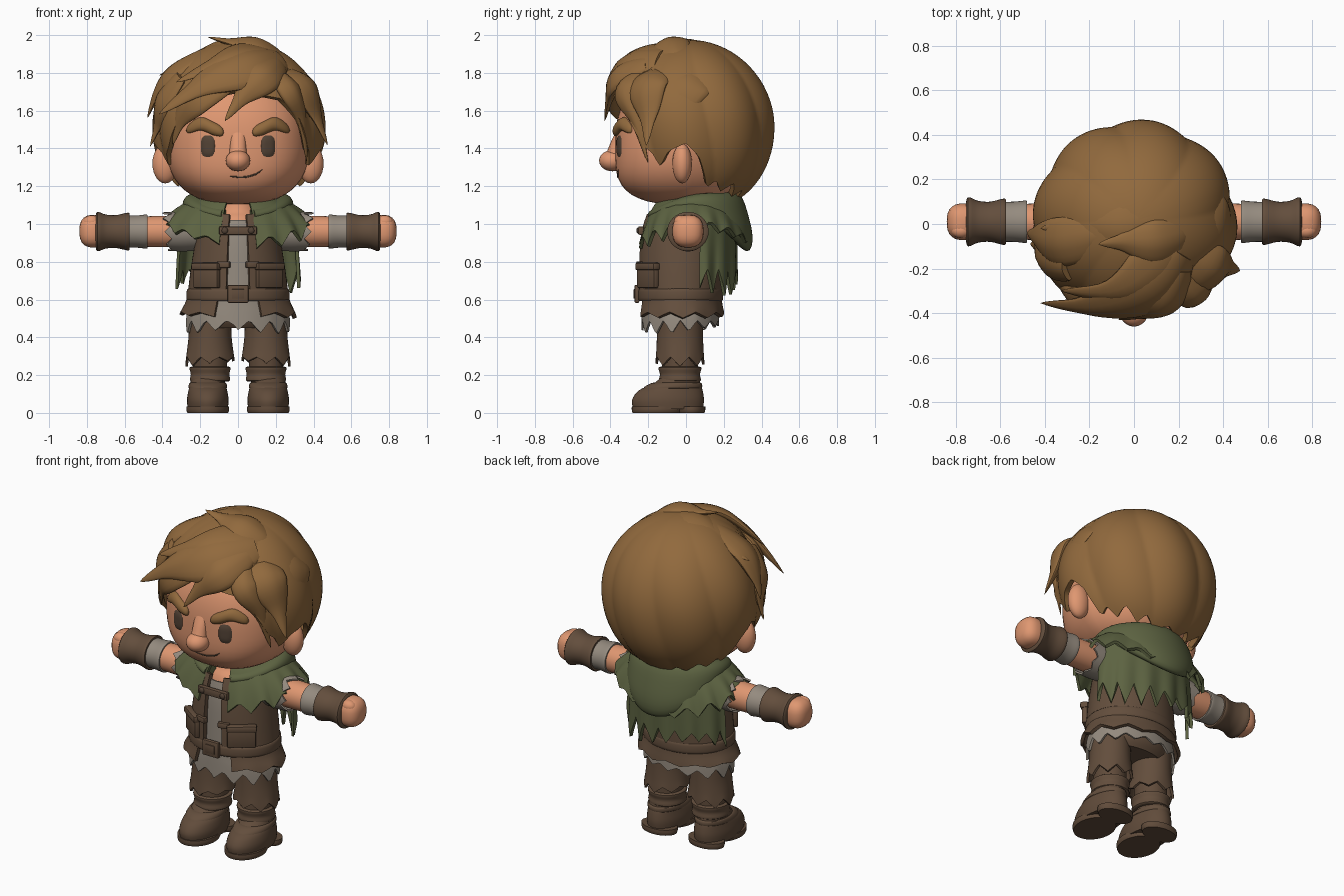
import bpy, bmesh, math
from mathutils import Vector, Matrix
from math import sin, cos, pi, radians

if "Cube" in bpy.data.objects:
    bpy.data.objects.remove(bpy.data.objects["Cube"])

def material(name, rgb):
    m = bpy.data.materials.new(name)
    m.diffuse_color = (*rgb, 1)
    m.use_nodes = True
    m.node_tree.nodes["Principled BSDF"].inputs["Base Color"].default_value = m.diffuse_color
    return m

SKIN = material("skin", (0.74, 0.31, 0.165))
HAIR = material("hair brown", (0.285, 0.143, 0.047))
GREEN = material("cloak green", (0.108, 0.124, 0.053))
LEATHER = material("leather brown", (0.125, 0.076, 0.046))
BOOT = material("boot brown", (0.118, 0.071, 0.043))
LINEN = material("linen grey", (0.30, 0.258, 0.212))
DARK = material("dark brown", (0.085, 0.055, 0.036))

def finish(name, bm, mat, mirror=False, solid=0):
    bmesh.ops.remove_doubles(bm, verts=bm.verts, dist=1e-5)
    bmesh.ops.recalc_face_normals(bm, faces=bm.faces)
    me = bpy.data.meshes.new(name)
    bm.to_mesh(me)
    bm.free()
    me.materials.append(mat)
    ob = bpy.data.objects.new(name, me)
    bpy.context.collection.objects.link(ob)
    bpy.context.view_layer.objects.active = ob
    ob.select_set(True)
    if solid:
        mod = ob.modifiers.new("thickness", 'SOLIDIFY')
        mod.thickness, mod.offset = solid, 0
        bpy.ops.object.modifier_apply(modifier=mod.name)
    if mirror:
        mod = ob.modifiers.new("both_sides", 'MIRROR')
        mod.use_mirror_merge = False
        bpy.ops.object.modifier_apply(modifier=mod.name)
    bpy.ops.object.shade_smooth_by_angle(angle=radians(42))
    ob.select_set(False)
    return ob

def sheet(name, f, nu, nv, mat, wrap=False, cap=False, **kw):
    """Grid surface f(u, v); wrap closes it in u, cap closes the v ends."""
    bm = bmesh.new()
    cols = nu if wrap else nu + 1
    g = [[bm.verts.new(f(i / nu, j / nv)) for i in range(cols)] for j in range(nv + 1)]
    for j in range(nv):
        for i in range(nu):
            k = (i + 1) % cols
            bm.faces.new((g[j][i], g[j][k], g[j + 1][k], g[j + 1][i]))
    if cap:
        bm.faces.new(g[0])
        bm.faces.new(g[-1])
    return finish(name, bm, mat, **kw)

def curve(pts, t):
    """Smooth interpolation through a list of points."""
    n = len(pts) - 1
    i = min(int(t * n), n - 1)
    s = t * n - i
    p = [pts[max(0, min(n, i + d))] for d in (-1, 0, 1, 2)]
    return [b + 0.5 * s * (c - a + s * (2*a - 5*b + 4*c - d + s * (3*(b - c) + d - a)))
            for a, b, c, d in zip(*p)]

def jag(s):
    return abs((s % 1) * 2 - 1) * (0.7 + 0.3 * sin(7 * int(s + 0.5)))

def lathe(name, prof, mat, c=(0, 0, 0), axis='z', n=48, hem=(0, 0), gap=0, **kw):
    """Elliptical tube; prof rows are (position, radius, radius[, y shift])."""
    prof = [(*p, 0) if len(p) == 3 else p for p in prof]
    def f(u, v):
        a = gap + u * (2 * pi - 2 * gap)
        t, r1, r2, dy = curve(prof, v)
        t += hem[1] * jag(u * hem[0]) * v ** 4
        if axis == 'z':
            return (c[0] + r1 * sin(a), c[1] + dy - r2 * cos(a), c[2] + t)
        return (c[0] + t, c[1] + r1 * cos(a), c[2] + r2 * sin(a))
    return sheet(name, f, n, 4 * (len(prof) - 1), mat, wrap=not gap, **kw)

def blob(name, c, r, mat, p=2, n=28, shape=None, **kw):
    """Rounded superellipsoid."""
    def f(u, v):
        d = Vector((sin(v*pi) * cos(u*2*pi), sin(v*pi) * sin(u*2*pi), cos(v*pi)))
        d /= sum(abs(q) ** p for q in d) ** (1 / p)
        if shape:
            d = shape(d)
        return [c[i] + d[i] * r[i] for i in range(3)]
    return sheet(name, f, n, n // 2, mat, wrap=True, **kw)

def box(name, c, size, mat, rot=0, **kw):
    bm = bmesh.new()
    bmesh.ops.create_cube(bm, size=1, matrix=Matrix.Translation(c) @ Matrix.Rotation(rot, 4, 'Z')
                          @ Matrix.Diagonal((*size, 1)))
    bmesh.ops.bevel(bm, geom=bm.edges[:], offset=min(size) * 0.25, segments=2, affect='EDGES', profile=0.5)
    return finish(name, bm, mat, **kw)

# ---- head ----
def head_shape(d):
    d = d.copy()
    if d.z > 0:
        d.z *= 1.25
    elif d.y < 0:
        d.y *= 1 + 0.25 * d.z ** 2
    if d.y > 0:
        d.x *= 1 - 0.3 * d.y
        d.y *= 0.85
    return d
blob("head", (0, 0, 1.42), (0.38, 0.375, 0.32), SKIN, p=2.4, n=56, shape=head_shape)
blob("ear", (0.385, -0.02, 1.32), (0.068, 0.052, 0.105), SKIN, mirror=True)
blob("nose", (0, -0.39, 1.335), (0.065, 0.07, 0.056), SKIN)
lathe("nose_bridge", [(1.33, 0.052, 0.06, -0.385), (1.38, 0.046, 0.045, -0.375), (1.44, 0.04, 0.028, -0.367),
                      (1.5, 0.035, 0.01, -0.355)], SKIN, n=20)
lathe("neck", [(0.95, 0.17, 0.19), (1.03, 0.15, 0.16), (1.08, 0.11, 0.12), (1.2, 0.1, 0.1)], SKIN)

def face_y(x, z):
    h = abs(z - 1.42) / (0.4 if z > 1.42 else 0.32)
    k = 1 if z > 1.42 else 1 + 0.25 * h * h
    return -0.375 * k * max(0.01, 1 - (abs(x) / 0.38) ** 2.4 - h ** 2.4) ** (1 / 2.4)

def eye(u, v):
    c, s = cos(u * 2 * pi), sin(u * 2 * pi)
    k = v / (abs(c) ** 3 + abs(s) ** 3) ** (1 / 3)
    x, z = 0.16 + 0.037 * k * c, 1.412 + 0.057 * k * s
    return (x, face_y(x, z) - 0.009 * (1 - v ** 4), z)
sheet("eye", eye, 28, 6, DARK, wrap=True, mirror=True)

def face_tube(name, pts, w, d, mat, **kw):
    def f(u, v):
        x, z = curve(pts, v)
        r = max(0, 1 - abs(2 * v - 1) ** 5) ** 0.5 * (1 - 0.3 * (2 * v - 1) ** 2)
        z2 = z + w * r * sin(u * 2 * pi)
        return (x, face_y(x, z2) - d * r * cos(u * 2 * pi), z2)
    sheet(name, f, 14, 20, mat, wrap=True, **kw)
face_tube("eyebrow", [(0.075, 1.485), (0.13, 1.505), (0.2, 1.53), (0.275, 1.495)], 0.037, 0.028, HAIR, mirror=True)
face_tube("mouth", [(-0.045, 1.252), (0.03, 1.248), (0.09, 1.262), (0.13, 1.288)], 0.005, 0.004, DARK)

# ---- hair: cap with ragged edge, then swept locks ----
EDGE = [(0, 1.70), (30, 1.66), (45, 1.55), (56, 1.41), (62, 1.38), (68, 1.31), (76, 1.39), (88, 1.43), (97, 1.36),
        (106, 1.2), (114, 1.24), (122, 1.18), (132, 1.225), (142, 1.155), (152, 1.19), (163, 1.14), (180, 1.165)]
def hair_edge(deg):
    for (a, za), (b, zb) in zip(EDGE, EDGE[1:]):
        if deg <= b:
            return za + (zb - za) * (deg - a) / (b - a)
    return EDGE[-1][1]
def cap(u, v):
    a = u * 2 * pi
    deg = math.degrees(min(a, 2 * pi - a))
    phi = v * math.acos((hair_edge(deg) - 1.52) / 0.44)
    s = sin(phi)
    rho = s if phi < pi / 2 else s ** 0.8
    k = 1 + 0.055 * s * (abs(cos(4 * a + 0.9 * cos(phi) + 0.6)) - 0.55)
    return (0.005 + 0.435 * k * rho * sin(a), 0.015 - 0.43 * k * rho * cos(a), 1.52 + 0.44 * cos(phi))
sheet("hair_cap", cap, 144, 28, HAIR, wrap=True, solid=0.03)

def lock(name, w, t, *pts):
    def f(u, v):
        p = Vector(curve(pts, v))
        tan = (Vector(curve(pts, min(1, v + 0.02))) - Vector(curve(pts, max(0, v - 0.02)))).normalized()
        side = tan.cross(p - Vector((0, 0.02, 1.5))).normalized()
        out = side.cross(tan)
        r = (1 - v ** 2.5) * (0.6 + 0.4 * sin(pi * min(1, v * 1.3)))
        a = u * 2 * pi
        return p + side * (w * r * cos(a)) + out * (t * r * sin(a) * (1 - 0.25 * abs(cos(a))))
    sheet(name, f, 20, 20, HAIR, wrap=True, cap=True)
lock("big_fringe_lock", 0.16, 0.075, (0.2, -0.12, 1.87), (0.05, -0.29, 1.83), (-0.18, -0.365, 1.74), (-0.42, -0.355, 1.58))
lock("centre_fringe_lock", 0.11, 0.055, (0.2, -0.2, 1.85), (0.13, -0.345, 1.78), (0.03, -0.4, 1.68), (-0.07, -0.43, 1.545))
lock("lower_fringe_lock", 0.11, 0.05, (-0.03, -0.34, 1.78), (-0.2, -0.35, 1.68), (-0.3, -0.3, 1.56), (-0.345, -0.25, 1.42))
lock("quiff_lock", 0.16, 0.07, (0.22, 0.0, 1.86), (0.1, -0.19, 1.87), (-0.08, -0.3, 1.855), (-0.33, -0.3, 1.75))
lock("left_temple_lock", 0.10, 0.045, (-0.3, -0.2, 1.78), (-0.39, -0.16, 1.65), (-0.425, -0.11, 1.52), (-0.465, -0.09, 1.41))
lock("left_side_tuft", 0.12, 0.05, (-0.15, -0.05, 1.91), (-0.33, -0.08, 1.80), (-0.43, -0.06, 1.68), (-0.48, -0.04, 1.56))
lock("left_top_tuft", 0.13, 0.05, (0.15, 0.02, 1.91), (-0.05, -0.01, 1.935), (-0.24, 0.0, 1.87), (-0.42, -0.02, 1.785))
lock("crown_tuft", 0.11, 0.05, (0.22, -0.05, 1.88), (0.1, -0.08, 1.94), (-0.03, -0.08, 1.96), (-0.16, -0.09, 1.99))
lock("right_crown_lobe", 0.15, 0.045, (0.24, 0.1, 1.81), (0.36, 0.0, 1.74), (0.415, -0.05, 1.6), (0.41, -0.1, 1.42))
lock("right_side_lock", 0.12, 0.055, (0.23, -0.12, 1.80), (0.345, -0.2, 1.73), (0.41, -0.2, 1.58), (0.475, -0.21, 1.415))
lock("right_front_lock", 0.08, 0.045, (0.2, -0.22, 1.80), (0.27, -0.32, 1.71), (0.335, -0.27, 1.56), (0.365, -0.2, 1.32))

# ---- torso clothing ----
T = (0, -0.03, 0)
lathe("shirt", [(1.02, 0.16, 0.17), (0.9, 0.2, 0.19), (0.62, 0.23, 0.195), (0.54, 0.26, 0.198), (0.49, 0.27, 0.2)],
      LINEN, T, n=96, hem=(14, -0.075), solid=0.012)
lathe("vest", [(1.05, 0.18, 0.17), (0.95, 0.205, 0.2), (0.78, 0.235, 0.212), (0.62, 0.255, 0.21)],
      LEATHER, T, n=64, gap=0.24, solid=0.025)
lathe("vest_skirt", [(0.64, 0.25, 0.205), (0.58, 0.27, 0.212), (0.53, 0.3, 0.222)],
      LEATHER, T, n=72, hem=(9, -0.03), gap=0.42, solid=0.02)
lathe("belt", [(0.595, 0.25, 0.205), (0.598, 0.272, 0.225), (0.652, 0.27, 0.224), (0.657, 0.25, 0.205)], LEATHER, T, n=64)
box("belt_buckle", (0, -0.26, 0.63), (0.11, 0.025, 0.095), LEATHER)
box("buckle_plate", (0, -0.273, 0.63), (0.065, 0.009, 0.05), BOOT)
box("upper_clasp", (0, -0.238, 0.965), (0.2, 0.03, 0.045), LEATHER)
blob("clasp_stud", (0.07, -0.251, 0.965), (0.018, 0.012, 0.018), DARK, n=12, mirror=True)
box("middle_clasp", (0.075, -0.243, 0.785), (0.07, 0.03, 0.035), LEATHER, 0.25, mirror=True)
box("pouch", (0.165, -0.202, 0.725), (0.16, 0.035, 0.13), LEATHER, 0.62, mirror=True)
box("pouch_flap", (0.167, -0.204, 0.775), (0.17, 0.046, 0.04), LEATHER, 0.62, mirror=True)
lathe("hips", [(0.45, 0.21, 0.13), (0.5, 0.23, 0.16), (0.6, 0.22, 0.17)], LEATHER, T, cap=True)

# ---- cloak ----
def mantle(u, v):
    a = 0.25 + u * (2 * pi - 0.5)
    drop = 0.11 + 0.1 * cos(a) ** 2
    z = 1.13 - drop * v ** 1.5 - 0.08 * jag(u * 16) * v ** 4
    return (sin(a) * (0.2 + 0.2 * v), 0.04 - cos(a) * (0.17 + 0.12 * v), z)
sheet("cloak_mantle", mantle, 112, 12, GREEN, solid=0.018)

def hood(u, v):
    a = 0.32 + v * (2 * pi - 0.64)
    f = (1 - cos(a)) / 2
    rz, rt = 0.035 + 0.02 * f + 0.1 * f ** 3, 0.042 + 0.022 * f
    b = u * 2 * pi
    k = 1 + 0.08 * sin(3 * b + 2 * cos(a))
    flare = k * rt * cos(b) - 0.03 * f * sin(b)
    return (sin(a) * (0.24 + flare), 0.055 - cos(a) * (0.225 + flare),
            1.045 + 0.078 * sin(pi * f) - 0.035 * f + k * rz * sin(b))
sheet("rolled_hood", hood, 28, 64, GREEN, wrap=True, cap=True)

def cape(u, v):
    a = radians(102 + 156 * u)
    k = 1 + 0.03 * sin(14 * a) * v
    z = 1.07 - 0.31 * v - 0.14 * jag(u * 9) * v ** 4
    return (0.33 * k * sin(a) * (0.92 + 0.08 * v), 0.025 - 0.235 * k * cos(a), z)
sheet("cape", cape, 108, 14, GREEN, solid=0.018)

# ---- arms ----
A = (0, 0.01, 0.96)
lathe("arm", [(0.18, 0.08, 0.08), (0.4, 0.083, 0.083), (0.6, 0.075, 0.075), (0.76, 0.07, 0.07)], SKIN, A, 'x', 32, mirror=True)
lathe("sleeve", [(0.16, 0.09, 0.09), (0.28, 0.1, 0.1), (0.35, 0.1, 0.097)], LINEN, A, 'x', 48, hem=(8, 0.05), solid=0.01, mirror=True)
lathe("forearm_wrap", [(0.48, 0.084, 0.08), (0.485, 0.095, 0.09), (0.54, 0.09, 0.085), (0.62, 0.09, 0.086)], LINEN, A, 'x', 40, mirror=True)
lathe("bracer", [(0.575, 0.08, 0.08), (0.58, 0.104, 0.1), (0.645, 0.09, 0.087), (0.7, 0.094, 0.09),
                 (0.745, 0.11, 0.104), (0.755, 0.07, 0.07)], LEATHER, A, 'x', 40, mirror=True)
blob("fist", (0.765, 0.01, 0.962), (0.075, 0.082, 0.086), SKIN, p=2.6, mirror=True)
blob("thumb", (0.775, -0.03, 1.012), (0.045, 0.034, 0.034), SKIN, mirror=True)

# ---- legs and boots ----
L = (0.148, -0.032, 0)
lathe("trouser_leg", [(0.56, 0.105, 0.115), (0.42, 0.106, 0.115), (0.34, 0.115, 0.118), (0.295, 0.124, 0.123)],
      LEATHER, L, n=64, hem=(8, -0.05), solid=0.014, mirror=True)
lathe("lower_leg", [(0.4, 0.09, 0.095), (0.28, 0.09, 0.095), (0.18, 0.09, 0.095)], BOOT, L, mirror=True)
lathe("boot_cuff", [(0.165, 0.085, 0.085), (0.172, 0.106, 0.11), (0.205, 0.102, 0.106), (0.24, 0.108, 0.113),
                    (0.246, 0.08, 0.08)], LEATHER, L, mirror=True)
B = (0.16, 0, 0)
lathe("boot", [(0.02, 0.106, 0.185, -0.095), (0.07, 0.11, 0.19, -0.095), (0.12, 0.102, 0.168, -0.08),
               (0.155, 0.092, 0.125, -0.048), (0.19, 0.088, 0.1, -0.03)], BOOT, B, cap=True, mirror=True)
lathe("boot_strap", [(0.13, 0.085, 0.115, -0.055), (0.132, 0.102, 0.154, -0.07), (0.158, 0.097, 0.132, -0.05),
                     (0.16, 0.08, 0.1, -0.045)], LEATHER, B, mirror=True)
for part, y, ry in (("front_sole", -0.15, 0.137), ("heel", 0.028, 0.074)):
    lathe(part, [(0, 0.108, ry - 0.004), (0.015, 0.113, ry), (0.035, 0.112, ry)], BOOT, (0.16, y, 0), cap=True, mirror=True)
